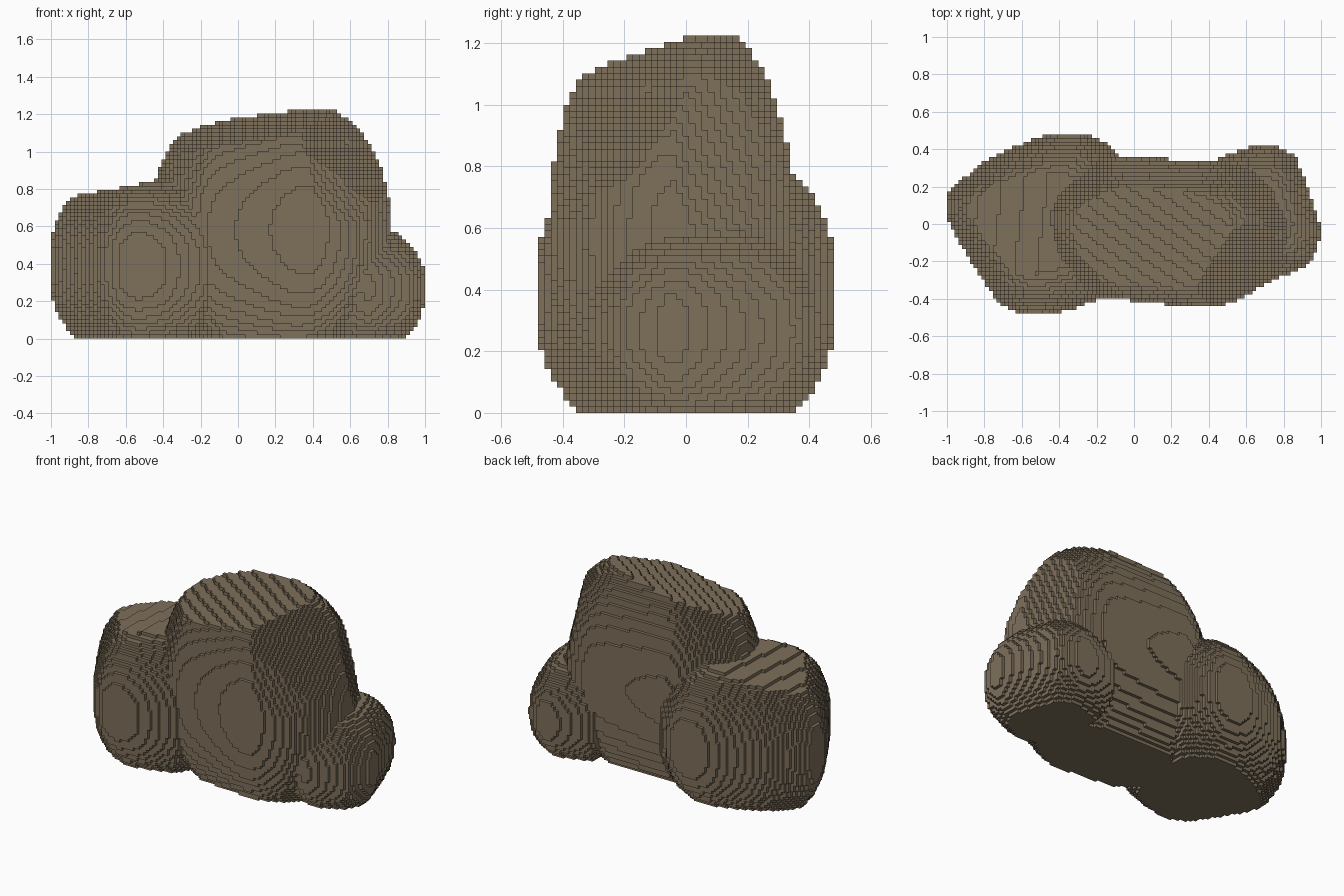
import bpy
import bmesh

if "Cube" in bpy.data.objects:
    bpy.data.objects.remove(bpy.data.objects["Cube"])

NX, NY, NZ = 98, 47, 60
STEP = 2 / NX

# Each lump: plan outline (anticlockwise), centre, half height, roundness,
# and flat facets (a, b, c, d) that keep only a*x + b*y + c*z <= d
LUMPS = [
    dict(plan=[(-.48, -.05), (-.4, -.22), (-.2, -.39), (.1, -.43), (.4, -.455),
               (.62, -.39), (.77, -.25), (.825, -.1), (.825, .1), (.72, .23),
               (.5, .34), (0, .36), (-.17, .36), (-.35, .25), (-.48, .1)],
         centre=(.18, -.04, .58), half=.72, power=2.25,
         facets=[(-.17, -.25, 1, 1.13), (1.75, 1, .45, 1.71),
                 (1, -1.8, .6, 1.66), (1, -1, .9, 1.65)]),
    dict(plan=[(-1.015, 0), (-.87, -.22), (-.77, -.4), (-.62, -.49), (-.42, -.49),
               (-.15, -.39), (.03, 0), (-.05, .36), (-.24, .49), (-.45, .49),
               (-.8, .345), (-1.015, .15)],
         centre=(-.5, .01, .39), half=.49, power=2.4,
         facets=[(-.17, .02, 1, .91)]),
    dict(plan=[(.33, 0), (.45, -.24), (.7, -.32), (.94, -.22), (1.012, -.05),
               (.94, .18), (.87, .36), (.73, .435), (.63, .42), (.43, .35)],
         centre=(.66, .06, .27), half=.33, power=2.3,
         facets=[(.1, 0, 1, .66)]),
]


def plan_distance(lump, x, y):
    """0 at the lump centre, 1 on its slightly rounded plan outline."""
    cx, cy, _ = lump["centre"]
    plan = lump["plan"]
    total = 0
    for (ax, ay), (bx, by) in zip(plan, plan[1:] + plan[:1]):
        nx, ny = by - ay, ax - bx
        reach = nx * (ax - cx) + ny * (ay - cy)
        total += max(0, (nx * (x - cx) + ny * (y - cy)) / reach) ** 30
    return total ** (1 / 30)


# Fill the grid of small cubes, one column at a time
filled = set()
for i in range(NX):
    x = (i + .5 - NX / 2) * STEP
    for j in range(NY):
        y = (j + .5 - NY / 2) * STEP
        for lump in LUMPS:
            g = plan_distance(lump, x, y)
            if g >= 1:
                continue
            p, zc = lump["power"], lump["centre"][2]
            rise = lump["half"] * (1 - g ** p) ** (1 / p)
            upper = min([zc + rise] + [(d - a * x - b * y) / c
                                       for a, b, c, d in lump["facets"]])
            for k in range(NZ):
                if zc - rise <= (k + .5) * STEP <= upper:
                    filled.add((i, j, k))

# Skin the cubes, keeping only the exposed sides
bm = bmesh.new()
corners = {}


def corner(key):
    if key not in corners:
        i, j, k = key
        corners[key] = bm.verts.new(((i - NX / 2) * STEP, (j - NY / 2) * STEP, k * STEP))
    return corners[key]


for cell in sorted(filled):
    for axis in range(3):
        u, v = (axis + 1) % 3, (axis + 2) % 3
        for side in (0, 1):
            beside = list(cell)
            beside[axis] += 2 * side - 1
            if tuple(beside) in filled:
                continue
            ring = []
            for du, dv in ((0, 0), (1, 0), (1, 1), (0, 1)):
                key = list(cell)
                key[axis] += side
                key[u] += du
                key[v] += dv
                ring.append(corner(tuple(key)))
            bm.faces.new(ring if side else ring[::-1])

mesh = bpy.data.meshes.new("boulder")
bm.to_mesh(mesh)
bm.free()

# Stone colour
stone = bpy.data.materials.new("brown_stone")
stone.use_nodes = True
colour = (.21, .161, .105, 1)
stone.diffuse_color = colour
stone.node_tree.nodes["Principled BSDF"].inputs["Base Color"].default_value = colour
mesh.materials.append(stone)

boulder = bpy.data.objects.new("boulder", mesh)
bpy.context.collection.objects.link(boulder)
